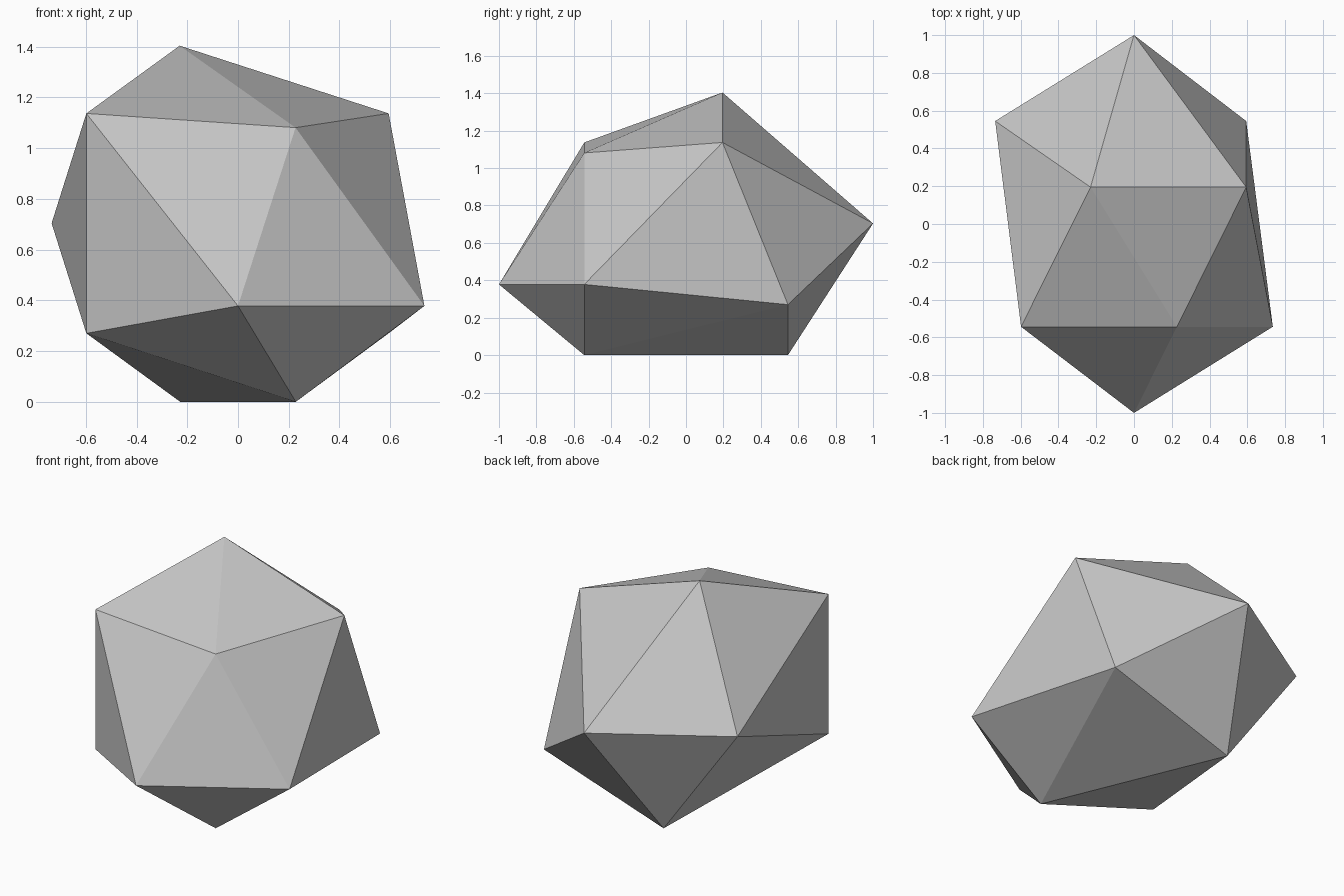
import bpy
import bmesh

cube = bpy.data.objects.get("Cube")
if cube:
    bpy.data.objects.remove(cube, do_unlink=True)

# Plain grey stone colour
grey = bpy.data.materials.new("light_grey")
grey.use_nodes = True
colour = (0.56, 0.56, 0.56, 1)
grey.diffuse_color = colour
grey.node_tree.nodes["Principled BSDF"].inputs["Base Color"].default_value = colour

# Corners of the irregular twenty-sided stone, from the peak down to the base
corners = {
    "A": (-0.23, 0.195, 1.404),
    "B": (0.594, 0.195, 1.137),
    "C": (0.227, -0.544, 1.081),
    "D": (-0.598, -0.544, 1.137),
    "E": (0, -1, 0.378),
    "F": (0.735, -0.544, 0.378),
    "G": (0, 1, 0.704),
    "H": (-0.735, 0.545, 0.704),
    "I": (0.594, 0.545, 0.27),
    "J": (-0.598, -0.544, 0.27),
    "K": (-0.228, 0.545, 0),
    "L": (0.228, -0.544, 0),
}

# Triangles around the cap, the waist and the base
cap = "ADC ACB ABG AGH AHD"
waist = "DEC CEF CFB BFI BIG GIK GKH HKJ HJD DJE"
base = "LJE LEF LFI LIK LKJ"

bm = bmesh.new()
verts = {name: bm.verts.new(co) for name, co in corners.items()}
for ring in (cap, waist, base):
    for face in ring.split():
        bm.faces.new([verts[name] for name in face])
bmesh.ops.recalc_face_normals(bm, faces=bm.faces)

mesh = bpy.data.meshes.new("faceted_stone")
bm.to_mesh(mesh)
bm.free()
mesh.materials.append(grey)
stone = bpy.data.objects.new("faceted_stone", mesh)
bpy.context.collection.objects.link(stone)
